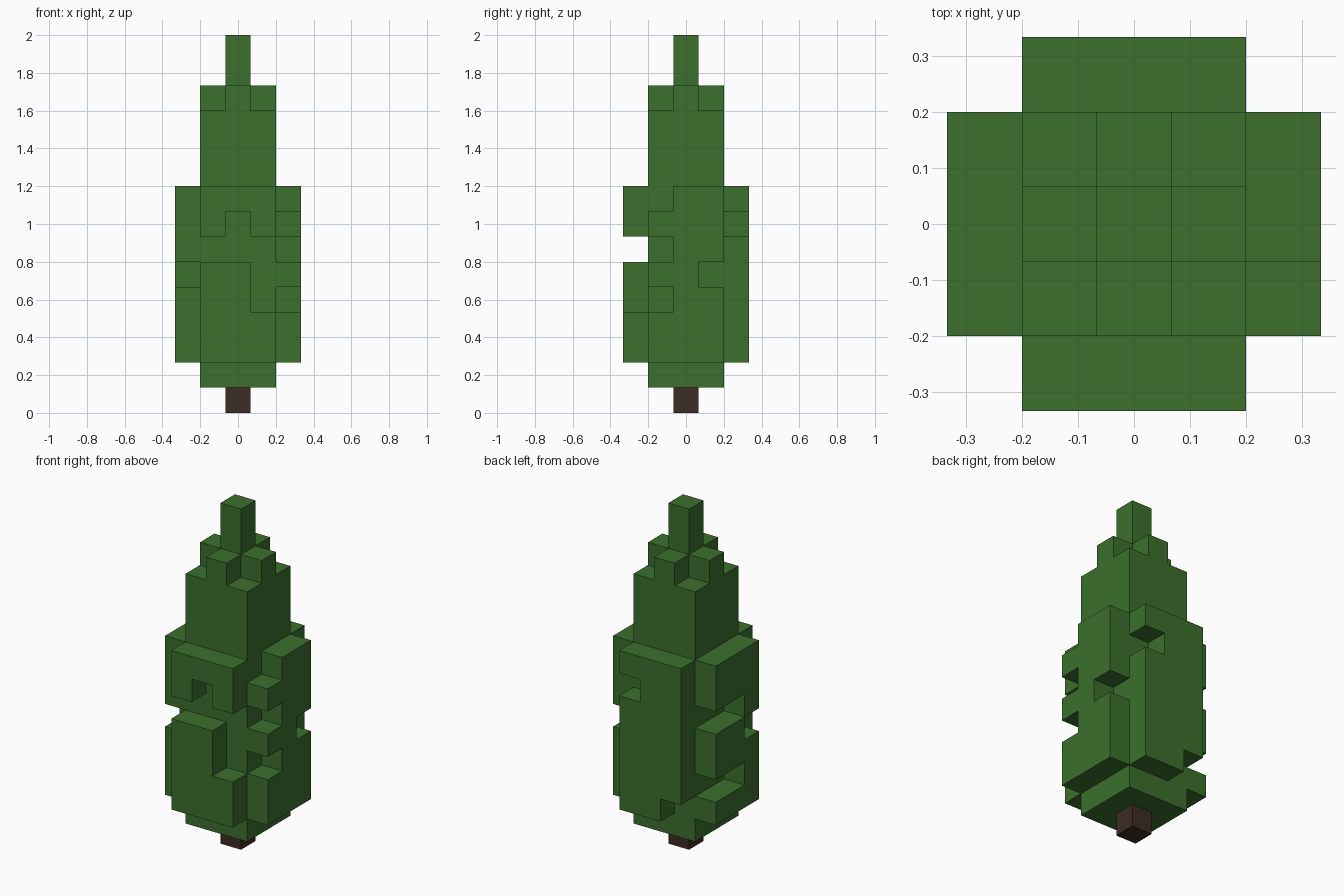
import bpy, bmesh, math
from mathutils import Vector

cube = bpy.data.objects.get("Cube")
if cube:
    bpy.data.objects.remove(cube)

UNIT = 2 / 15  # edge of one block


def make_material(name, color):
    mat = bpy.data.materials.new(name)
    mat.use_nodes = True
    mat.diffuse_color = color
    mat.node_tree.nodes["Principled BSDF"].inputs["Base Color"].default_value = color
    return mat


def block_object(name, cells, mat):
    """Join grid cells into one shell, keeping only the outside faces."""
    bm = bmesh.new()
    for cell in cells:
        for axis in range(3):
            for sign in (-1, 1):
                normal = Vector((0, 0, 0))
                normal[axis] = sign
                neighbour = tuple(int(c + n) for c, n in zip(cell, normal))
                if neighbour in cells:
                    continue
                u = Vector((0, 0, 0))
                u[(axis + 1) % 3] = 1
                v = normal.cross(u)
                centre = Vector(cell) + Vector((0, 0, 0.5)) + normal / 2
                corners = (-u - v, u - v, u + v, v - u)
                bm.faces.new([bm.verts.new((centre + c / 2) * UNIT) for c in corners])
    bmesh.ops.remove_doubles(bm, verts=bm.verts, dist=0.001)
    bmesh.ops.dissolve_limit(bm, angle_limit=math.radians(1),
                             verts=bm.verts, edges=bm.edges)
    mesh = bpy.data.meshes.new(name)
    bm.to_mesh(mesh)
    bm.free()
    mesh.materials.append(mat)
    obj = bpy.data.objects.new(name, mesh)
    bpy.context.collection.objects.link(obj)


leaf_green = make_material("leaf green", (0.044, 0.162, 0.026, 1))
bark_brown = make_material("bark brown", (0.045, 0.026, 0.017, 1))

# Trunk
block_object("trunk", {(0, 0, 0)}, bark_brown)

# Foliage core: square column, cross-shaped shoulder, thin tip
SPAN = (-1, 0, 1)
foliage = {(x, y, z) for x in SPAN for y in SPAN for z in range(1, 12)}
foliage |= {(x, y, 12) for x in SPAN for y in SPAN if x * y == 0}
foliage |= {(0, 0, 13), (0, 0, 14)}

# Outer branches: rows from top to bottom, columns along increasing x or y
BRANCH_TOP = 8
branches = {
    "front": ("###", "#.#", "...", "##.", "##.", "###", "###"),
    "back": ("###", "##.", "###", "###", "###", "###", ".##"),
    "right": (".##", "###", ".##", "##.", ".##", "###", "###"),
    "left": ("###", "###", "#..", ".##", "###", "#..", "###"),
}
place = {
    "front": lambda t: (t, -2),
    "back": lambda t: (t, 2),
    "right": lambda t: (2, t),
    "left": lambda t: (-2, t),
}
for side, rows in branches.items():
    for drop, row in enumerate(rows):
        for t, mark in zip(SPAN, row):
            if mark == "#":
                foliage.add((*place[side](t), BRANCH_TOP - drop))

block_object("foliage", foliage, leaf_green)
